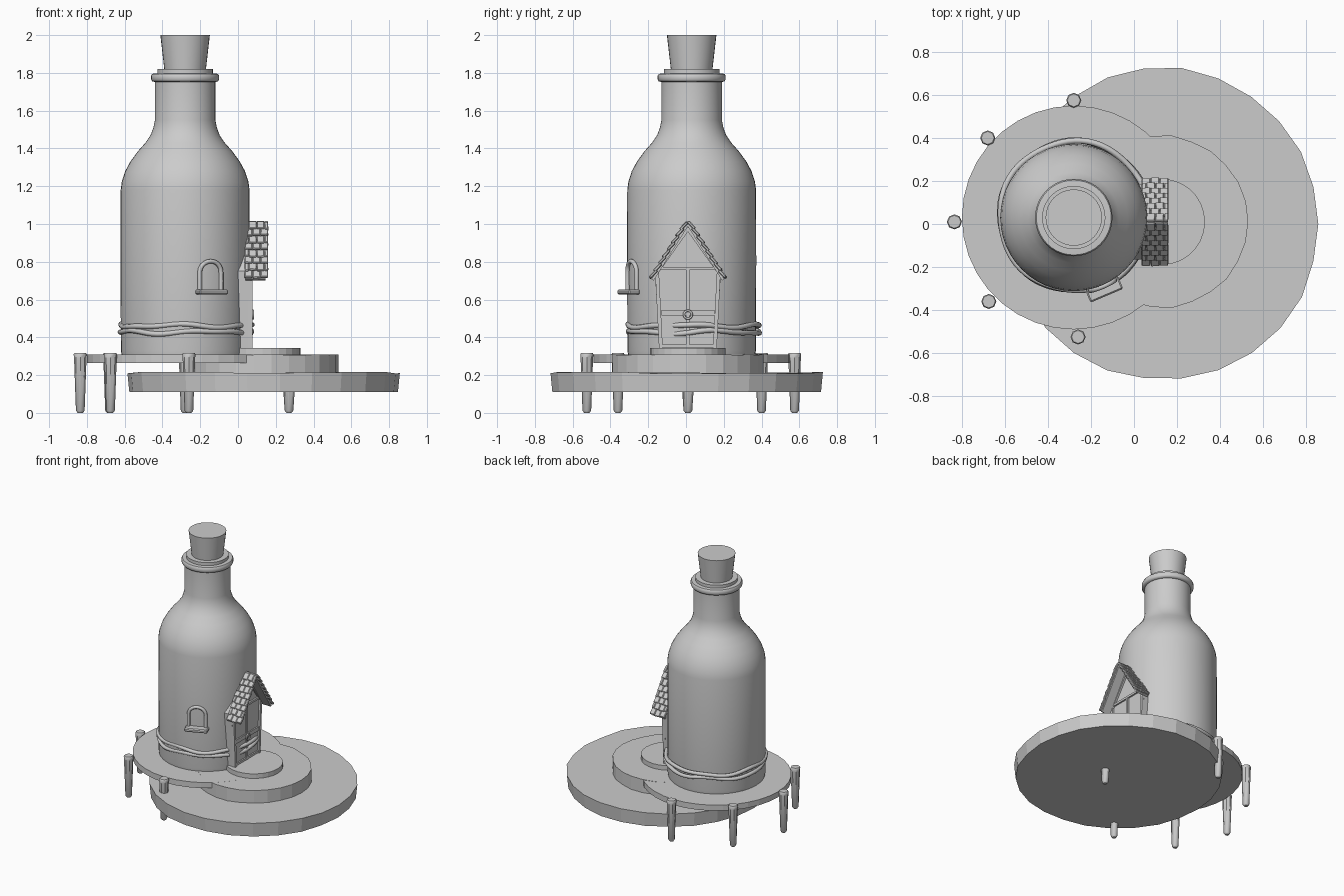
import bpy, bmesh, math, random
from mathutils import Vector, Matrix

if "Cube" in bpy.data.objects:
    bpy.data.objects.remove(bpy.data.objects["Cube"])

random.seed(4)
grey = bpy.data.materials.new("plain grey")
grey.diffuse_color = (0.6, 0.6, 0.6, 1)
grey.use_nodes = True
grey.node_tree.nodes["Principled BSDF"].inputs["Base Color"].default_value = grey.diffuse_color
BX, BY = -0.28, 0.03          # bottle axis


def finish(name, bm, smooth=None):
    bmesh.ops.recalc_face_normals(bm, faces=bm.faces)
    me = bpy.data.meshes.new(name)
    bm.to_mesh(me)
    bm.free()
    me.materials.append(grey)
    ob = bpy.data.objects.new(name, me)
    bpy.context.collection.objects.link(ob)
    if smooth:
        bpy.ops.object.select_all(action='DESELECT')
        ob.select_set(True)
        bpy.context.view_layer.objects.active = ob
        bpy.ops.object.shade_smooth_by_angle(angle=math.radians(smooth))
    return ob


def lathe(name, cx, cy, profile, n, smooth=None, jitter=0.0):
    """Closed solid turned from (radius, z) points, capped at both ends."""
    bm = bmesh.new()
    wob = [random.uniform(-jitter, jitter) for _ in range(n)]
    rings = []
    for k, (r, z) in enumerate(profile):
        ring = []
        for i in range(n):
            a = 2 * math.pi * i / n
            rr = r + wob[i]
            dz = wob[i] * 0.8 if k == len(profile) - 1 else 0
            ring.append(bm.verts.new((cx + rr * math.cos(a), cy + rr * math.sin(a), z + dz)))
        rings.append(ring)
    for lo, hi in zip(rings, rings[1:]):
        for i in range(n):
            j = (i + 1) % n
            bm.faces.new((lo[i], lo[j], hi[j], hi[i]))
    bm.faces.new(rings[0][::-1])
    bm.faces.new(rings[-1])
    return finish(name, bm, smooth)


def tube(name, pts, radius, closed=False, res=2):
    cu = bpy.data.curves.new(name, 'CURVE')
    cu.dimensions = '3D'
    cu.bevel_depth, cu.bevel_resolution, cu.use_fill_caps = radius, res, True
    sp = cu.splines.new('POLY')
    sp.points.add(len(pts) - 1)
    for p, c in zip(sp.points, pts):
        p.co = (*c, 1)
    sp.use_cyclic_u = closed
    ob = bpy.data.objects.new(name, cu)
    bpy.context.collection.objects.link(ob)
    bpy.ops.object.select_all(action='DESELECT')
    ob.select_set(True)
    bpy.context.view_layer.objects.active = ob
    bpy.ops.object.convert(target='MESH')
    ob = bpy.context.view_layer.objects.active
    ob.data.materials.clear()
    ob.data.materials.append(grey)
    bpy.ops.object.shade_smooth_by_angle(angle=math.radians(50))


def add_box(bm, mat, size, bevel=0.0):
    vs = bmesh.ops.create_cube(bm, size=1, matrix=mat @ Matrix.Diagonal((*size, 1)))['verts']
    if bevel:
        edges = {e for v in vs for e in v.link_edges}
        bmesh.ops.bevel(bm, geom=list(edges), offset=bevel, segments=1, affect='EDGES')


def add_strip(bm, a, b, width, x0, x1):
    """Flat trim on the porch front between two (y, z) points."""
    d = Vector((0, b[0] - a[0], b[1] - a[1]))
    rot = Matrix.Rotation(math.atan2(d.z, d.y), 4, 'X')
    mid = Vector(((x0 + x1) / 2, (a[0] + b[0]) / 2, (a[1] + b[1]) / 2))
    add_box(bm, Matrix.Translation(mid) @ rot, (x1 - x0, d.length, width))


# Stepped round base
lathe("base_disc", 0.135, 0, [(0.715, 0.11), (0.725, 0.213)], 26, jitter=0.006)
lathe("middle_step", 0.13, 0.01, [(0.40, 0.20), (0.40, 0.309)], 26, jitter=0.004)
lathe("door_step", 0.13, 0.01, [(0.20, 0.30), (0.20, 0.343)], 28)
lathe("bottle_deck", BX, BY, [(0.52, 0.265), (0.52, 0.308)], 36)

# Tapered posts round the deck and one under the base
posts = [(-0.28, 0.575), (-0.68, 0.40), (-0.835, 0.01), (-0.675, -0.36), (-0.26, -0.525), (0.27, 0.01)]
for i, (x, y) in enumerate(posts):
    top = 0.318 if i < 5 else 0.19
    lathe(f"post_{i + 1}", x, y, [(0.014, 0), (0.023, 0.012), (0.033, top - 0.03),
                                 (0.035, top - 0.008), (0.03, top)], 8, 40)

# Bottle with lip, and its cork
lathe("bottle", BX, BY, [
    (0.335, 0.30), (0.34, 0.33), (0.342, 0.8), (0.341, 1.18), (0.335, 1.225), (0.317, 1.28),
    (0.29, 1.33), (0.25, 1.385), (0.21, 1.43), (0.183, 1.47), (0.168, 1.51), (0.16, 1.55),
    (0.16, 1.755)], 48, 40)
lathe("neck_ring", BX, BY, [
    (0.16, 1.752), (0.174, 1.755), (0.18, 1.765), (0.18, 1.785), (0.174, 1.795), (0.15, 1.797)], 40, 50)
lathe("bottle_lip", BX, BY, [(0.147, 1.79), (0.147, 1.82)], 40, 40)
lathe("cork", BX, BY, [(0.108, 1.80), (0.131, 2.0)], 32, 40)

# Two loose rope turns
for k, z in enumerate((0.428, 0.461)):
    pts = []
    for i in range(72):
        a = 2 * math.pi * i / 72
        r = 0.347 + 0.004 * math.sin(5 * a + k)
        pts.append((BX + 0.004 + r * math.cos(a), BY + 0.008 + r * math.sin(a),
                    z + 0.007 * math.sin(4 * a + 2.2 * k) + 0.004 * math.sin(7 * a)))
    tube(f"rope_{k + 1}", pts, 0.014, True)

# Arched side window: frame bent onto the glass, plus sill
wa = math.radians(-67)


def on_wall(u, z, r):
    a = wa + u / 0.34
    return (BX + r * math.cos(a), BY + r * math.sin(a), z)


arch = [(-0.06, 0.65), (-0.06, 0.70)]
arch += [(-0.06 * math.cos(t), 0.745 + 0.058 * math.sin(t)) for t in (math.pi * i / 10 for i in range(11))]
arch += [(0.06, 0.70), (0.06, 0.65)]
tube("window_frame", [on_wall(u, z, 0.348) for u, z in arch], 0.012)
bm = bmesh.new()
add_box(bm, Matrix.Translation(on_wall(0, 0.64, 0.362)) @ Matrix.Rotation(wa, 4, 'Z'),
        (0.065, 0.165, 0.027), 0.007)
finish("window_sill", bm)

# Porch wall: five-sided front that narrows toward the floor
C = 0.01
outline = [(C - 0.15, 0.335), (C + 0.15, 0.335), (C + 0.175, 0.75), (C, 1.0), (C - 0.175, 0.75)]
bm = bmesh.new()
face = bm.faces.new([bm.verts.new((-0.03, y, z)) for y, z in outline])
new = bmesh.ops.extrude_face_region(bm, geom=[face])['geom']
bmesh.ops.translate(bm, vec=(0.093, 0, 0), verts=[v for v in new if isinstance(v, bmesh.types.BMVert)])
finish("porch_wall", bm)

# Door trim: jambs, stile, rails and gable boards
bm = bmesh.new()
for s in (-1, 1):
    add_strip(bm, (C + s * 0.143, 0.342), (C + s * 0.164, 0.76), 0.02, 0.055, 0.077)
    add_strip(bm, (C + s * 0.16, 0.755), (C, 0.98), 0.024, 0.055, 0.077)
add_strip(bm, (C, 0.345), (C, 0.76), 0.018, 0.06, 0.073)
add_strip(bm, (C - 0.14, 0.53), (C + 0.14, 0.53), 0.03, 0.06, 0.073)
add_strip(bm, (C - 0.155, 0.765), (C + 0.155, 0.765), 0.016, 0.06, 0.075)
add_strip(bm, (C - 0.135, 0.355), (C + 0.135, 0.355), 0.016, 0.06, 0.073)
finish("door_trim", bm)

# Ring handle
tube("door_ring", [(0.079, C + 0.021 * math.cos(t), 0.52 + 0.021 * math.sin(t))
                   for t in (math.pi * i / 8 for i in range(16))], 0.006, True)

# Shingled roof: overlapping rows, mirrored on both slopes
bm = bmesh.new()
ROWS, X0, X1 = 8, 0.035, 0.16
for s in (-1, 1):
    slope = math.atan2(0.30, 0.19)
    along = Vector((0, s * math.cos(slope), -math.sin(slope)))
    out = Vector((0, s * math.sin(slope), math.cos(slope)))
    add_box(bm, Matrix.Translation(Vector(((X0 + X1) / 2 - 0.005, C, 1.0)) + along * 0.175)
            @ Matrix.Rotation(-s * slope, 4, 'X'), (X1 - X0 - 0.02, 0.35, 0.014))
    for r in range(ROWS):
        cuts = [X0, X0 + 0.042, X0 + 0.084, X1] if r % 2 else [X0, X0 + 0.022, X0 + 0.064, X0 + 0.105, X1]
        for a, b in zip(cuts, cuts[1:]):
            jit = random.uniform(-0.004, 0.004)
            pos = Vector(((a + b) / 2, C, 1.005)) + along * (0.022 + r * 0.0435 + jit) + out * 0.01
            rot = Matrix.Rotation(-s * (slope - 0.2), 4, 'X') @ Matrix.Rotation(jit * 12, 4, 'Z')
            add_box(bm, Matrix.Translation(pos) @ rot, (b - a - 0.001, 0.052, 0.016), 0.004)
finish("roof_shingles", bm)
